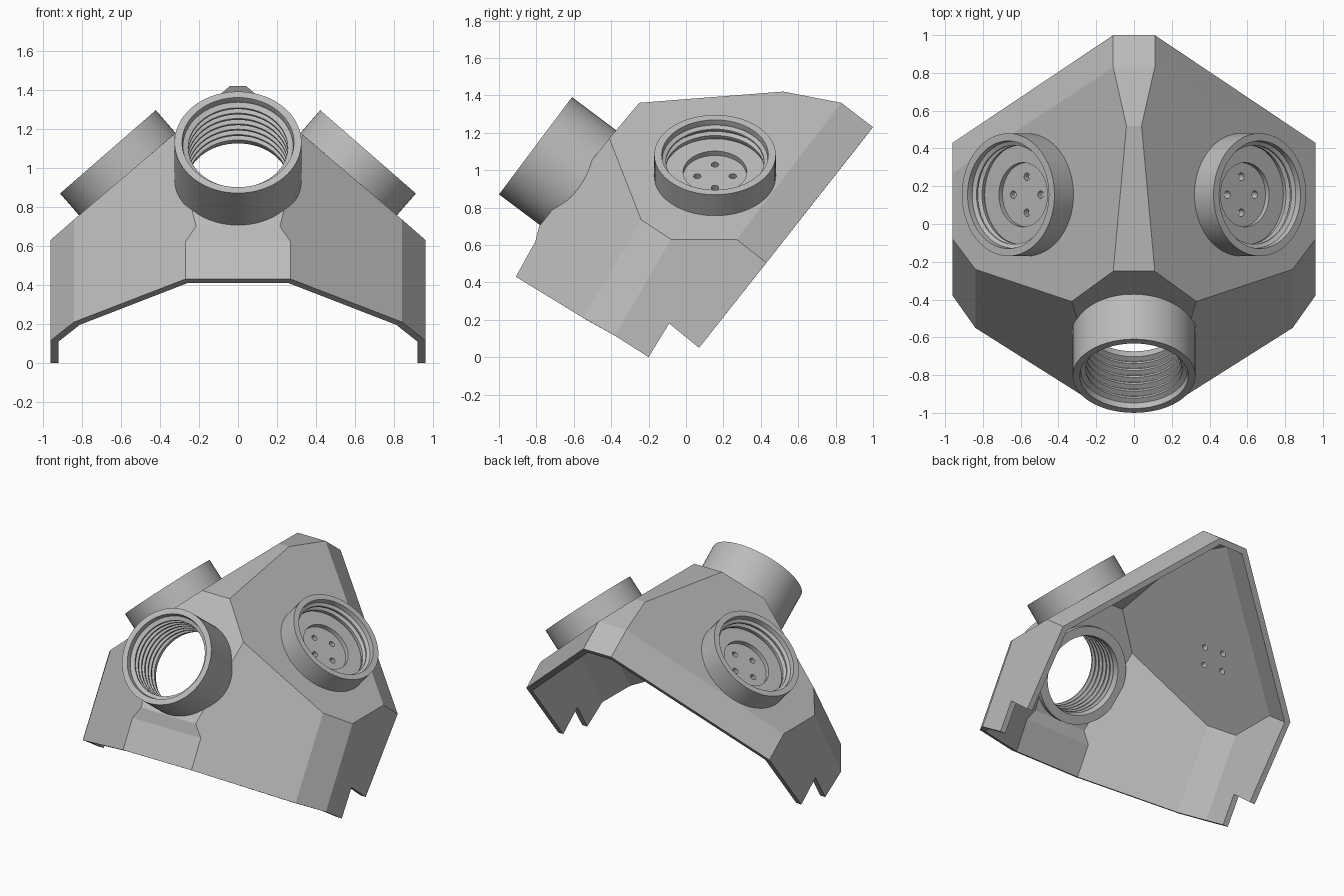
import bpy, bmesh, math
from mathutils import Matrix, Vector

if "Cube" in bpy.data.objects:
    bpy.data.objects.remove(bpy.data.objects["Cube"])

grey = bpy.data.materials.new("plain grey")
grey.use_nodes = True
grey.diffuse_color = (0.5, 0.5, 0.5, 1)
bsdf = next(n for n in grey.node_tree.nodes if n.type == 'BSDF_PRINCIPLED')
bsdf.inputs["Base Color"].default_value = (0.5, 0.5, 0.5, 1)


def finish(name, bm):
    mesh = bpy.data.meshes.new(name)
    bm.to_mesh(mesh)
    bm.free()
    mesh.materials.append(grey)
    obj = bpy.data.objects.new(name, mesh)
    bpy.context.collection.objects.link(obj)
    return obj


def activate(obj):
    bpy.ops.object.select_all(action='DESELECT')
    obj.select_set(True)
    bpy.context.view_layer.objects.active = obj


def placed(center, axis):
    """Matrix putting local z along the socket axis."""
    rot = Vector(axis).to_track_quat('Z', 'Y').to_matrix().to_4x4()
    return Matrix.Translation(center) @ rot


def lathe(name, profile, matrix, steps=72):
    """Spin a closed (radius, height) profile into a ring."""
    bm = bmesh.new()
    vs = [bm.verts.new((r, 0, h)) for r, h in profile]
    es = [bm.edges.new((v, vs[i - 1])) for i, v in enumerate(vs)]
    bmesh.ops.spin(bm, geom=vs + es, cent=(0, 0, 0), axis=(0, 0, 1),
                   angle=math.tau, steps=steps, use_merge=True)
    bmesh.ops.remove_doubles(bm, verts=bm.verts[:], dist=1e-5)
    bmesh.ops.recalc_face_normals(bm, faces=bm.faces[:])
    bm.transform(matrix)
    obj = finish(name, bm)
    activate(obj)
    bpy.ops.object.shade_smooth_by_angle(angle=math.radians(30))
    return obj


def thread(top, bottom, count, groove=0.282, crest=0.255):
    """Stacked ridges going down the bore."""
    pitch = (top - bottom) / count
    pts = []
    for i in range(count):
        h = top - i * pitch
        pts += [(groove, h), (groove, h - pitch * 0.25),
                (crest, h - pitch * 0.5), (crest, h - pitch * 0.75)]
    return pts


def cut(obj, matrix, radius, low, high, sides):
    """Bore a round hole through the object along local z."""
    bm = bmesh.new()
    bmesh.ops.create_cone(bm, cap_ends=True, segments=sides, radius1=radius,
                          radius2=radius, depth=high - low,
                          matrix=matrix @ Matrix.Translation((0, 0, (low + high) / 2)))
    cutter = finish("hole_cutter", bm)
    cutter.hide_render = True
    mod = obj.modifiers.new("hole", 'BOOLEAN')
    mod.operation, mod.solver, mod.object = 'DIFFERENCE', 'EXACT', cutter
    activate(obj)
    bpy.ops.object.modifier_apply(modifier=mod.name)
    bpy.data.objects.remove(cutter)


# Corner points of the left half of the shell
ridge_front, ridge_peak = (0.11, -0.25, 1.36), (0.04, 0.52, 1.42)
ridge_back, ridge_end = (0.11, 0.83, 1.36), (0.11, 1.0, 1.23)
brow, waist = (0.33, -0.41, 1.17), (0.215, -0.785, 0.70)
lip_top, lip_low = (0.27, -0.805, 0.62), (0.27, -0.91, 0.43)
cheek_top, cheek_low = (0.84, -0.24, 0.735), (0.84, -0.55, 0.21)
side_front, side_low = (0.96, -0.08, 0.63), (0.96, -0.38, 0.115)
side_back, side_end = (0.96, 0.27, 0.63), (0.96, 0.43, 0.505)
notch = [(0.96, -0.2, 0), (0.96, -0.09, 0.18), (0.96, 0.07, 0.05)]

half_faces = [
    [ridge_front, ridge_peak, ridge_back, side_back, side_front, cheek_top, brow],
    [ridge_back, ridge_end, side_end, side_back],
    [brow, cheek_top, cheek_low, lip_low, lip_top, waist],
    [cheek_top, side_front, side_low, cheek_low],
    [side_front, side_back, side_end] + notch[::-1] + [side_low],
]


def mirror(p):
    return (-p[0], p[1], p[2])


# Faces across the middle join each half edge to its mirror image
center_line = [ridge_end, ridge_back, ridge_peak, ridge_front]
middle = [[a, b, mirror(b), mirror(a)] for a, b in zip(center_line, center_line[1:])]
middle += [[ridge_front, brow, waist, mirror(waist), mirror(brow), mirror(ridge_front)],
           [waist, lip_top, mirror(lip_top), mirror(waist)],
           [lip_top, lip_low, mirror(lip_low), mirror(lip_top)]]

# Folded shell with a wall thickness
bm = bmesh.new()
for pts in half_faces + [[mirror(p) for p in f] for f in half_faces] + middle:
    bm.faces.new([bm.verts.new(p) for p in pts])
bmesh.ops.remove_doubles(bm, verts=bm.verts[:], dist=1e-4)
bmesh.ops.recalc_face_normals(bm, faces=bm.faces[:])
if max(bm.faces, key=lambda f: f.calc_center_median().z).normal.z < 0:
    bmesh.ops.reverse_faces(bm, faces=bm.faces[:])
shell = finish("bracket_shell", bm)
wall = shell.modifiers.new("wall", 'SOLIDIFY')
wall.thickness, wall.offset = 0.04, -1
wall.use_even_offset = wall.use_quality_normals = True
activate(shell)
bpy.ops.object.modifier_apply(modifier="wall")

# Long open front socket
front = placed((0, -0.571, 0.955), (0, -0.8, 0.6))
cut(shell, front, 0.29, -0.15, 0.12, 72)
lathe("front_socket", [(0.325, -0.07), (0.325, 0.292), (0.287, 0.292)]
      + thread(0.27, -0.05, 7) + [(0.265, -0.07)], front)

# Short side sockets with a stepped floor and four pin holes
for side, label in ((1, "left"), (-1, "right")):
    base = placed((side * 0.569, 0.155, 0.97), (side * 0.656, 0, 0.754))
    lathe(label + "_socket", [(0.325, -0.02), (0.325, 0.148), (0.285, 0.148)]
          + thread(0.125, 0.035, 2, crest=0.262)
          + [(0.27, 0.027), (0.17, 0.027), (0.17, -0.02)], base)
    for k in range(4):
        spot = Matrix.Rotation(k * math.pi / 2, 4, 'Z') @ Matrix.Translation((0.095, 0, 0))
        cut(shell, base @ spot, 0.02, -0.1, 0.1, 20)

activate(shell)
bpy.ops.object.shade_flat()
